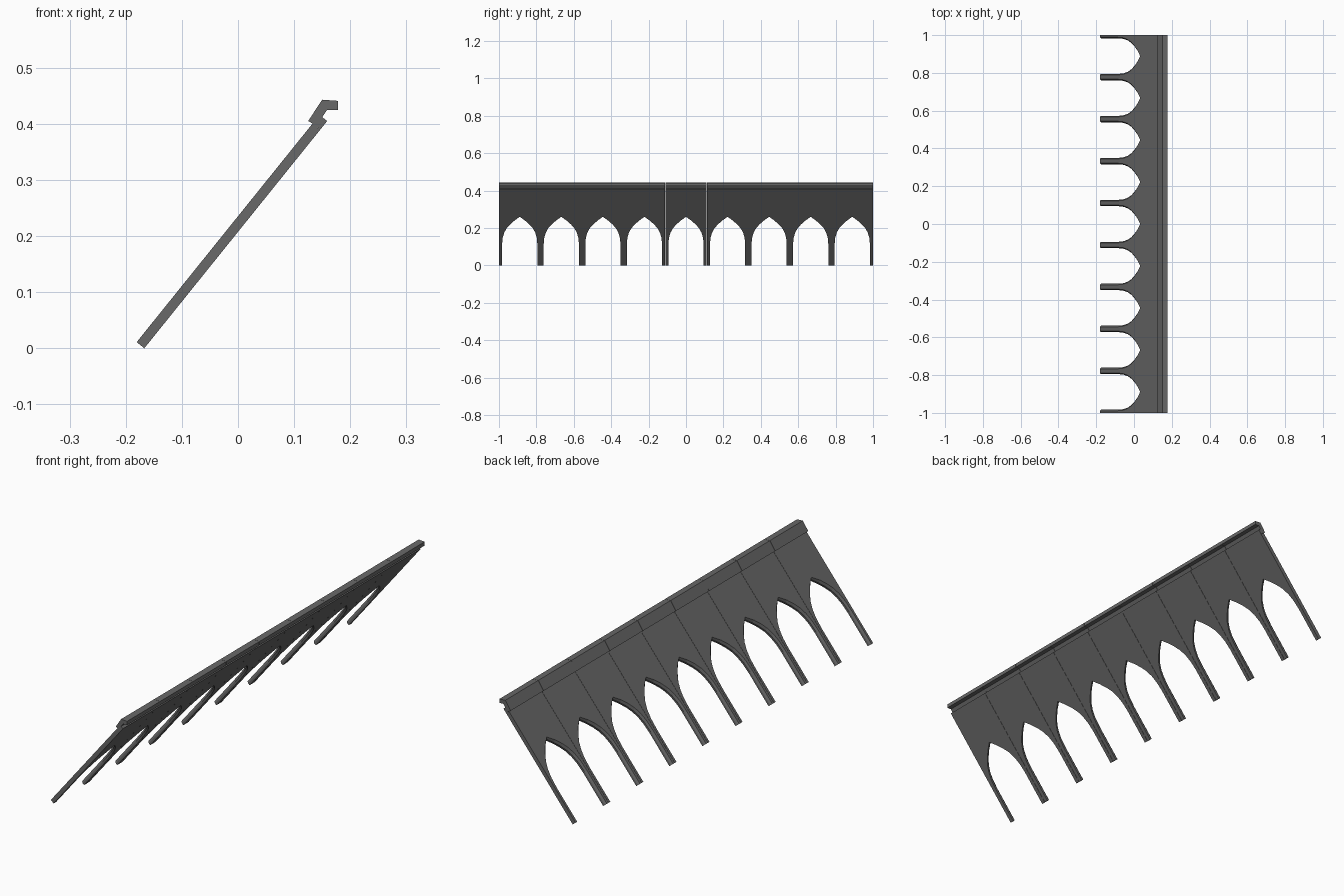
import bpy
import bmesh
from mathutils import Vector

if "Cube" in bpy.data.objects:
    bpy.data.objects.remove(bpy.data.objects["Cube"], do_unlink=True)

BAYS = 9
PITCH = 2 / BAYS
HALF = PITCH / 2 - 0.0005          # leaves a hairline seam between bays
THICK = 0.0175

# Slope frame: foot of the panel, direction up the slope, outward normal
FOOT = Vector((-0.167, 0, 0))
UP = Vector((0.627, 0, 0.779))
OUT = Vector((-0.779, 0, 0.627))

grey = bpy.data.materials.new("dark grey")
grey.use_nodes = True
colour = (0.14, 0.14, 0.14, 1)
grey.diffuse_color = colour
shader = grey.node_tree.nodes["Principled BSDF"]
shader.inputs["Base Color"].default_value = colour
shader.inputs["Roughness"].default_value = 0.7


def loft(name, rings):
    """Closed solid through matching outlines, capped at both ends."""
    bm = bmesh.new()
    loops = [[bm.verts.new(p) for p in ring] for ring in rings]
    for a, b in zip(loops, loops[1:]):
        for i in range(len(a)):
            j = (i + 1) % len(a)
            bm.faces.new((a[i], a[j], b[j], b[i]))
    bm.faces.new(loops[0][::-1])
    bm.faces.new(loops[-1])
    bmesh.ops.recalc_face_normals(bm, faces=bm.faces)
    mesh = bpy.data.meshes.new(name)
    bm.to_mesh(mesh)
    bm.free()
    mesh.materials.append(grey)
    return mesh


# Pointed arch: half width and height along the slope
arch = [(0.094, 0), (0.094, 0.15), (0.091, 0.19), (0.083, 0.225),
        (0.07, 0.255), (0.052, 0.281), (0.028, 0.308)]
APEX = 0.334


def panel_ring(depth, grow):
    """Arched bay outline at a depth, with the arch opened up by grow."""
    side = [(w + grow, s + (grow if s > 0.16 else 0)) for w, s in arch]
    outline = [(-HALF, 0)] + [(-w, s) for w, s in side] + [(0, APEX + grow)]
    outline += [(w, s) for w, s in reversed(side)]
    outline += [(HALF, 0), (HALF, 0.5), (-HALF, 0.5)]
    return [FOOT + UP * s + OUT * depth + Vector((0, y, 0)) for y, s in outline]


# Panel with a chamfer round the arch on its upper face
panel = loft("arched_panel", [panel_ring(0, 0), panel_ring(THICK * 0.5, 0),
                              panel_ring(THICK, 0.006)])

# Hooked rail along the top edge
hook = [(0.133, 0.4005), (0.125, 0.405), (0.150, 0.443), (0.178, 0.441),
        (0.178, 0.425), (0.159, 0.425), (0.150, 0.412), (0.159, 0.405),
        (0.1465, 0.3895)]
rail = loft("hooked_rail", [[(x, y, z) for x, z in hook] for y in (-HALF, HALF)])

# Repeat the bay along the length
for i in range(BAYS):
    for name, mesh in (("arched_panel", panel), ("hooked_rail", rail)):
        part = bpy.data.objects.new(f"{name}_{i + 1}", mesh)
        part.location.y = (i - (BAYS - 1) / 2) * PITCH
        bpy.context.collection.objects.link(part)
